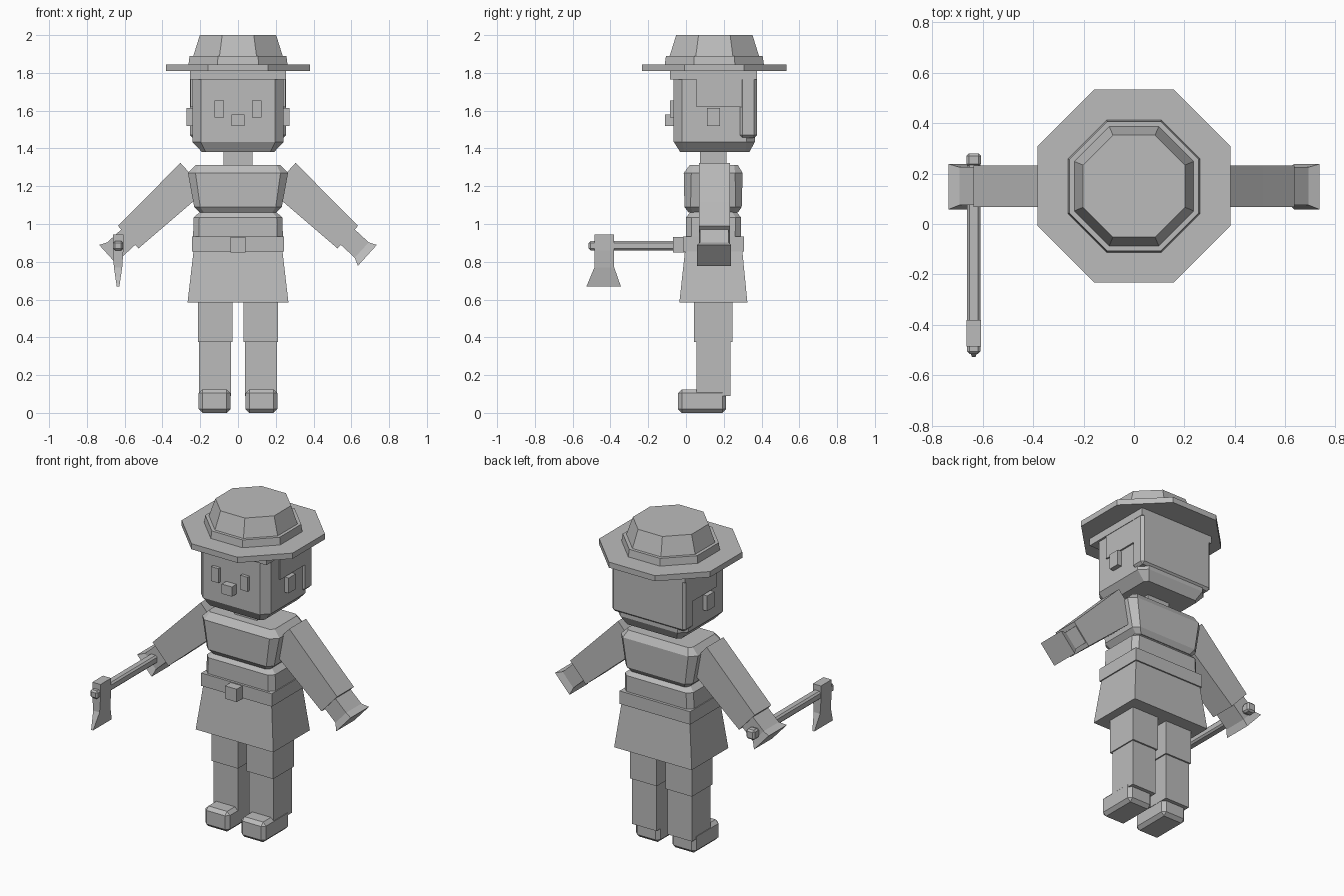
import bpy, bmesh, math
from mathutils import Vector

if "Cube" in bpy.data.objects:
    bpy.data.objects.remove(bpy.data.objects["Cube"])

grey = bpy.data.materials.new("plain grey")
grey.diffuse_color = (0.5, 0.5, 0.5, 1)
grey.use_nodes = True
grey.node_tree.nodes["Principled BSDF"].inputs["Base Color"].default_value = grey.diffuse_color


def skin(name, rings):
    """Closed flat-faced solid through rings with equal point counts."""
    bm = bmesh.new()
    loops = [[bm.verts.new(p) for p in r] for r in rings]
    n = len(loops[0])
    for a, b in zip(loops, loops[1:]):
        for i in range(n):
            j = (i + 1) % n
            bm.faces.new((a[i], a[j], b[j], b[i]))
    bm.faces.new(loops[0])
    bm.faces.new(loops[-1])
    bmesh.ops.recalc_face_normals(bm, faces=bm.faces)
    me = bpy.data.meshes.new(name)
    bm.to_mesh(me)
    bm.free()
    me.materials.append(grey)
    ob = bpy.data.objects.new(name, me)
    bpy.context.collection.objects.link(ob)
    return ob


def rect(z, x0, x1, y0, y1, c=0):
    """Horizontal rectangle, with corners cut by c when given."""
    if not c:
        return [(x0, y0, z), (x1, y0, z), (x1, y1, z), (x0, y1, z)]
    return [(x0 + c, y0, z), (x1 - c, y0, z), (x1, y0 + c, z), (x1, y1 - c, z),
            (x1 - c, y1, z), (x0 + c, y1, z), (x0, y1 - c, z), (x0, y0 + c, z)]


def box(name, x0, x1, y0, y1, z0, z1, bevel=0):
    ob = skin(name, [rect(z0, x0, x1, y0, y1), rect(z1, x0, x1, y0, y1)])
    if bevel:
        m = ob.modifiers.new("Bevel", 'BEVEL')
        m.width, m.segments = bevel, 1
    return ob


def octagon(z, apothem, cy=0.15):
    r = apothem / math.cos(math.pi / 8)
    return [(r * math.cos(math.pi / 8 + k * math.pi / 4),
             cy + r * math.sin(math.pi / 8 + k * math.pi / 4), z) for k in range(8)]


# Hat: brim, band and tapered crown
skin("hat_brim", [octagon(1.81, 0.382), octagon(1.845, 0.382)])
skin("hat_band", [octagon(1.84, 0.263), octagon(1.89, 0.256)])
skin("hat_crown", [octagon(1.885, 0.238), octagon(2.0, 0.202)])

# Head and face
skin("head", [rect(1.38, -0.19, 0.19, -0.03, 0.335, 0.02),
              rect(1.435, -0.242, 0.242, -0.065, 0.365, 0.045),
              rect(1.812, -0.242, 0.242, -0.065, 0.365, 0.045)])
box("nose", -0.035, 0.035, -0.11, -0.06, 1.52, 1.58)
box("neck", -0.077, 0.077, 0.075, 0.215, 1.28, 1.40)

# Hair: fringe under the hat, side panels and back panel
box("hair_top", -0.255, 0.255, -0.085, 0.375, 1.765, 1.815)
box("hair_sides", -0.252, 0.252, 0.055, 0.36, 1.62, 1.79)
box("hair_back", -0.253, 0.253, 0.283, 0.375, 1.455, 1.79, 0.015)

# Chest and waist
skin("chest", [rect(1.06, -0.2, 0.2, 0.015, 0.275, 0.02),
               rect(1.09, -0.232, 0.232, -0.008, 0.295, 0.032),
               rect(1.27, -0.265, 0.265, -0.012, 0.30, 0.04),
               rect(1.312, -0.225, 0.225, 0.02, 0.275, 0.02)])
skin("waist", [rect(0.92, -0.238, 0.238, 0.0, 0.29, 0.03),
               rect(1.035, -0.235, 0.235, 0.0, 0.292, 0.03),
               rect(1.065, -0.2, 0.2, 0.025, 0.265, 0.02)])

# Belt, buckle and flared skirt
box("belt", -0.243, 0.243, -0.015, 0.307, 0.855, 0.935)
box("buckle", -0.04, 0.04, -0.07, 0.0, 0.85, 0.93)
skin("skirt", [rect(0.585, -0.267, 0.267, -0.035, 0.325),
               rect(0.86, -0.235, 0.235, -0.005, 0.298)])


def span(side, a, b):
    return (a, b) if side > 0 else (-b, -a)


def arm_ring(side, centre, across, width, y0, y1):
    """Rectangle across the arm, centred on a point in the x-z plane."""
    c, a = Vector(centre), Vector(across).normalized() * width / 2
    p, q = c + a, c - a
    return [(side * p.x, y0, p.y), (side * q.x, y0, q.y),
            (side * q.x, y1, q.y), (side * p.x, y1, p.y)]


for side, tag in ((1, "left"), (-1, "right")):
    # Eyes and ears
    box(tag + "_eye", *span(side, 0.075, 0.125), -0.085, -0.06, 1.565, 1.655)
    box(tag + "_ear", *span(side, 0.23, 0.272), 0.11, 0.18, 1.52, 1.615)

    # Legs and shoes
    box(tag + "_thigh", *span(side, 0.03, 0.213), 0.042, 0.245, 0.375, 0.60)
    box(tag + "_shin", *span(side, 0.038, 0.206), 0.055, 0.235, 0.09, 0.38)
    box(tag + "_shoe", *span(side, 0.04, 0.208), -0.042, 0.212, 0, 0.125, 0.02)

    # Arm tapering from shoulder to wrist, with a seam at the elbow
    n = (0.67, 0.74)
    skin(tag + "_arm", [
        arm_ring(side, (0.238, 1.25), n, 0.20, 0.068, 0.232),
        arm_ring(side, (0.452, 1.05), n, 0.175, 0.068, 0.232),
        arm_ring(side, (0.581, 0.93), n, 0.161, 0.068, 0.232)])
    # Hand with flared end
    skin(tag + "_hand", [
        arm_ring(side, (0.56, 0.95), n, 0.11, 0.075, 0.225),
        arm_ring(side, (0.655, 0.862), n, 0.11, 0.075, 0.225),
        arm_ring(side, (0.685, 0.834), n, 0.149, 0.058, 0.238)])

# Axe held forward in one hand
AX = -0.635
box("axe_handle", AX - 0.026, AX + 0.026, -0.515, 0.25, 0.86, 0.91, 0.01)
box("axe_pommel", AX - 0.029, AX + 0.029, 0.228, 0.28, 0.855, 0.915, 0.01)
skin("axe_head", [rect(0.67, AX - 0.007, AX + 0.007, -0.527, -0.345),
                  rect(0.77, AX - 0.022, AX + 0.022, -0.485, -0.38),
                  rect(0.86, AX - 0.028, AX + 0.028, -0.485, -0.38),
                  rect(0.945, AX - 0.028, AX + 0.028, -0.485, -0.38)])
